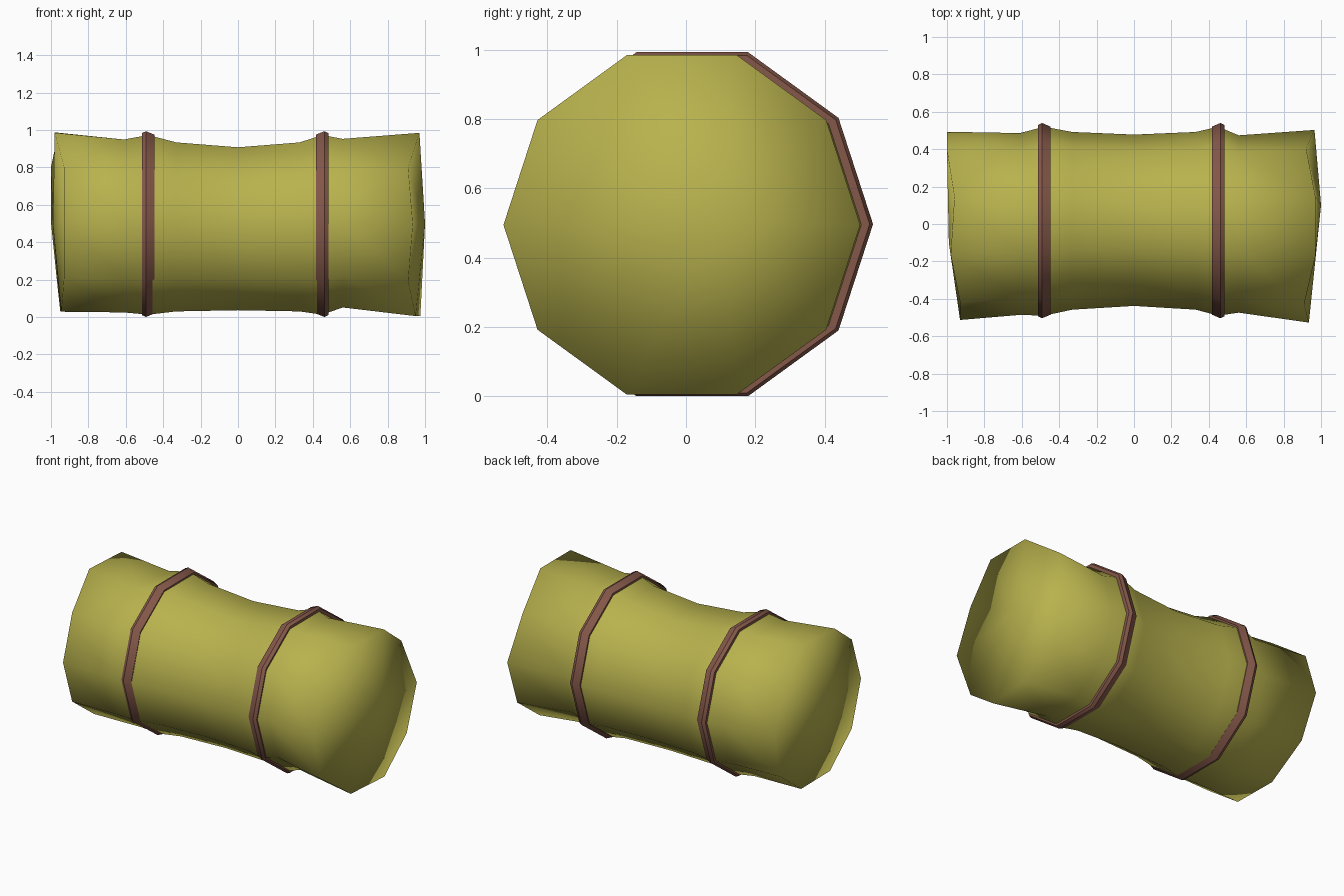
import bpy, bmesh, math

cube = bpy.data.objects.get("Cube")
if cube:
    bpy.data.objects.remove(cube, do_unlink=True)

SIDES = 10


def material(name, color):
    mat = bpy.data.materials.new(name)
    mat.use_nodes = True
    mat.diffuse_color = (*color, 1)
    mat.node_tree.nodes["Principled BSDF"].inputs["Base Color"].default_value = (*color, 1)
    return mat


def ring(bm, x, radius, cy, cz, offsets=None):
    """Ten-sided ring around the x axis, with optional uneven x offsets."""
    verts = []
    for k in range(SIDES):
        a = math.tau * k / SIDES
        dx = offsets[k] if offsets else 0
        verts.append(bm.verts.new((x + dx, cy + radius * math.cos(a), cz + radius * math.sin(a))))
    return verts


def bridge(bm, a, b):
    for k in range(SIDES):
        n = (k + 1) % SIDES
        bm.faces.new((a[k], a[n], b[n], b[k]))


def finish(bm, name, mat, angle=None):
    bmesh.ops.recalc_face_normals(bm, faces=bm.faces)
    mesh = bpy.data.meshes.new(name)
    bm.to_mesh(mesh)
    bm.free()
    mesh.materials.append(mat)
    obj = bpy.data.objects.new(name, mesh)
    bpy.context.collection.objects.link(obj)
    bpy.ops.object.select_all(action='DESELECT')
    obj.select_set(True)
    bpy.context.view_layer.objects.active = obj
    if angle is None:
        bpy.ops.object.shade_smooth()
    else:
        bpy.ops.object.shade_smooth_by_angle(angle=math.radians(angle))
    return obj


straw = material("straw_yellow", (0.48, 0.445, 0.075))
brown = material("strap_brown", (0.235, 0.098, 0.068))

# Rolled bale body: waisted middle, bulges under the straps, uneven flared rims
right_rim = (-.05, -.05, -.01, -.03, .02, .02, .02, .005, 0, -.02)
left_rim = (.015, -.03, .02, .02, -.04, -.015, -.04, 0, .025, .01)
stations = [  # x, radius, centre y, centre z, rim offsets
    (-.95, .503, -.01, .507, right_rim),
    (-.61, .486, 0, .487, None),
    (-.48, .505, .015, .493, None),
    (-.33, .475, .017, .482, None),
    (0, .458, .02, .472, None),
    (.33, .475, .017, .482, None),
    (.45, .505, .015, .493, None),
    (.56, .474, 0, .502, None),
    (.95, .515, -.012, .495, left_rim),
]
bm = bmesh.new()
rings = [ring(bm, *s) for s in stations]
for a, b in zip(rings, rings[1:]):
    bridge(bm, a, b)

# Gently domed ends, each a fan around an off-centre point
for rim, centre in ((rings[0], (-.99, -.1, .5)), (rings[-1], (1, .1, .5))):
    tip = bm.verts.new(centre)
    for k in range(SIDES):
        bm.faces.new((rim[k], rim[(k + 1) % SIDES], tip))
finish(bm, "bale_body", straw)

# Two straps with a ridged outer face
for name, x, side in (("right_strap", -.48, -1), ("left_strap", .45, 1)):
    bm = bmesh.new()
    profile = [(-.033, .48), (-.033, .503), (.012, .522), (.033, .512), (.033, .48)]
    loops = [ring(bm, x + side * dx, r, .018, .497) for dx, r in profile]
    for a, b in zip(loops, loops[1:] + loops[:1]):
        bridge(bm, a, b)
    finish(bm, name, brown, 40)
